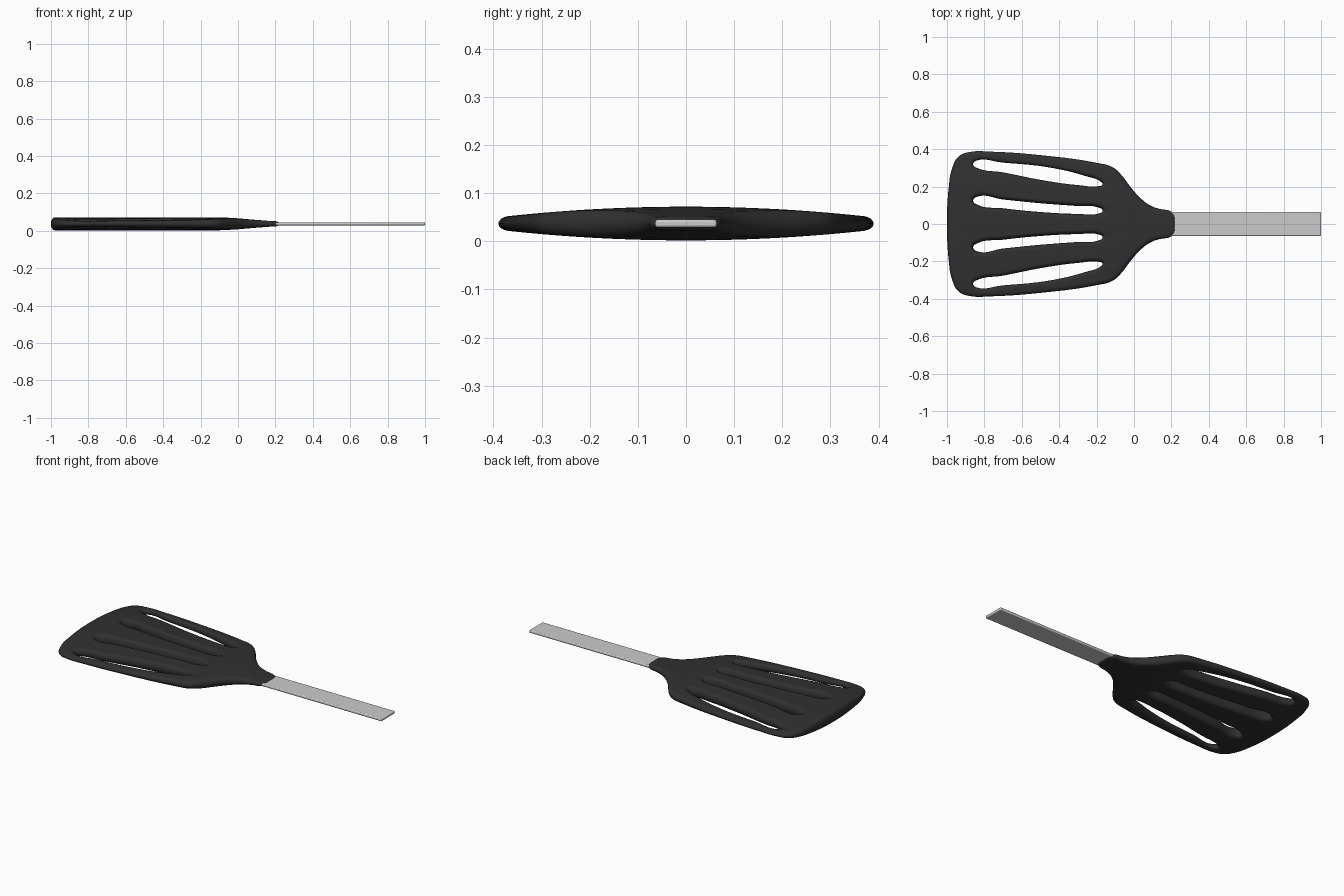
import bpy, bmesh, math

if "Cube" in bpy.data.objects:
    bpy.data.objects.remove(bpy.data.objects["Cube"])

ZC = 0.037      # mid-plane height
RIM = 0.02      # width of the rounded rim


def smoothstep(a, b, v):
    t = max(0.0, min(1.0, (v - a) / (b - a)))
    return t * t * (3 - 2 * t)


def half_thickness(x, y):
    # lens across the width, thinning towards the neck
    lens = 0.035 - 0.013 * (min(abs(y), 0.4) / 0.3) ** 2
    return lens * (1 - 0.62 * smoothstep(-0.12, 0.24, x))


def add_loop(curve, pts):
    sp = curve.splines.new('BEZIER')
    sp.bezier_points.add(len(pts) - 1)
    for bp, (x, y) in zip(sp.bezier_points, pts):
        bp.co = (x, y, 0)
        bp.handle_left_type = bp.handle_right_type = 'AUTO'
    sp.use_cyclic_u = True
    sp.resolution_u = 5


# blade: outline with four slots
half = [(-0.99, 0.2), (-0.972, 0.3), (-0.937, 0.362), (-0.87, 0.386),
        (-0.77, 0.387), (-0.5, 0.368), (-0.2, 0.327), (-0.115, 0.304),
        (-0.07, 0.265), (-0.02, 0.2), (0.03, 0.143), (0.085, 0.1),
        (0.14, 0.08), (0.195, 0.069), (0.217, 0.045)]
outline = [(-1.0, 0)] + half + [(0.22, 0)] + [(x, -y) for x, y in reversed(half)]
outer_slot = [(-0.86, 0.318), (-0.845, 0.338), (-0.7, 0.328), (-0.45, 0.302),
              (-0.25, 0.254), (-0.18, 0.228), (-0.168, 0.212), (-0.185, 0.203),
              (-0.3, 0.208), (-0.5, 0.236), (-0.7, 0.276), (-0.84, 0.3)]
inner_slot = [(-0.86, 0.125), (-0.84, 0.146), (-0.7, 0.131), (-0.5, 0.111),
              (-0.3, 0.096), (-0.19, 0.088), (-0.168, 0.071), (-0.19, 0.056),
              (-0.3, 0.054), (-0.5, 0.064), (-0.7, 0.084), (-0.84, 0.104)]

curve = bpy.data.curves.new("blade_outline", 'CURVE')
curve.dimensions = '2D'
curve.fill_mode = 'BOTH'
curve.bevel_depth = RIM
curve.bevel_resolution = 3
curve.extrude = 0.001
curve.offset = -RIM
add_loop(curve, outline)
for slot in (outer_slot, inner_slot):
    add_loop(curve, slot)
    add_loop(curve, [(x, -y) for x, y in reversed(slot)])
outline_obj = bpy.data.objects.new("blade_outline", curve)
bpy.context.collection.objects.link(outline_obj)
mesh = bpy.data.meshes.new_from_object(
    outline_obj.evaluated_get(bpy.context.evaluated_depsgraph_get()))
bpy.data.objects.remove(outline_obj)

# slice the flat faces into a grid, then shape the thickness
bm = bmesh.new()
bm.from_mesh(mesh)
bmesh.ops.remove_doubles(bm, verts=bm.verts, dist=0.0003)
cuts = [((-0.96 + 0.08 * i, 0, 0), (1, 0, 0)) for i in range(15)]
cuts += [((0, -0.36 + 0.06 * i, 0), (0, 1, 0)) for i in range(13)]
for co, no in cuts:
    bmesh.ops.bisect_plane(bm, geom=bm.verts[:] + bm.edges[:] + bm.faces[:],
                           plane_co=co, plane_no=no, dist=0.0005)
for v in bm.verts:
    v.co.z = ZC + v.co.z / (RIM + 0.001) * half_thickness(v.co.x, v.co.y)
bmesh.ops.recalc_face_normals(bm, faces=bm.faces)
bm.to_mesh(mesh)
bm.free()
mesh.materials.clear()
black = bpy.data.materials.new("black_nylon")
black.diffuse_color = (0.03, 0.03, 0.03, 1)
black.use_nodes = True
black.node_tree.nodes["Principled BSDF"].inputs["Base Color"].default_value = black.diffuse_color
mesh.materials.append(black)
for p in mesh.polygons:
    p.material_index = 0
blade = bpy.data.objects.new("blade", mesh)
bpy.context.collection.objects.link(blade)

# handle: flat metal strip
bpy.ops.mesh.primitive_cube_add(size=1, location=(0.58, 0, ZC))
handle = bpy.context.object
handle.name = "handle"
handle.scale = (0.84, 0.128, 0.016)
bpy.ops.object.transform_apply(location=False, rotation=False, scale=True)
bev = handle.modifiers.new("rounded_edges", 'BEVEL')
bev.width = 0.005
bev.segments = 3

for ob in (blade, handle):
    bpy.ops.object.select_all(action='DESELECT')
    ob.select_set(True)
    bpy.context.view_layer.objects.active = ob
    bpy.ops.object.shade_smooth_by_angle(angle=math.radians(50))
